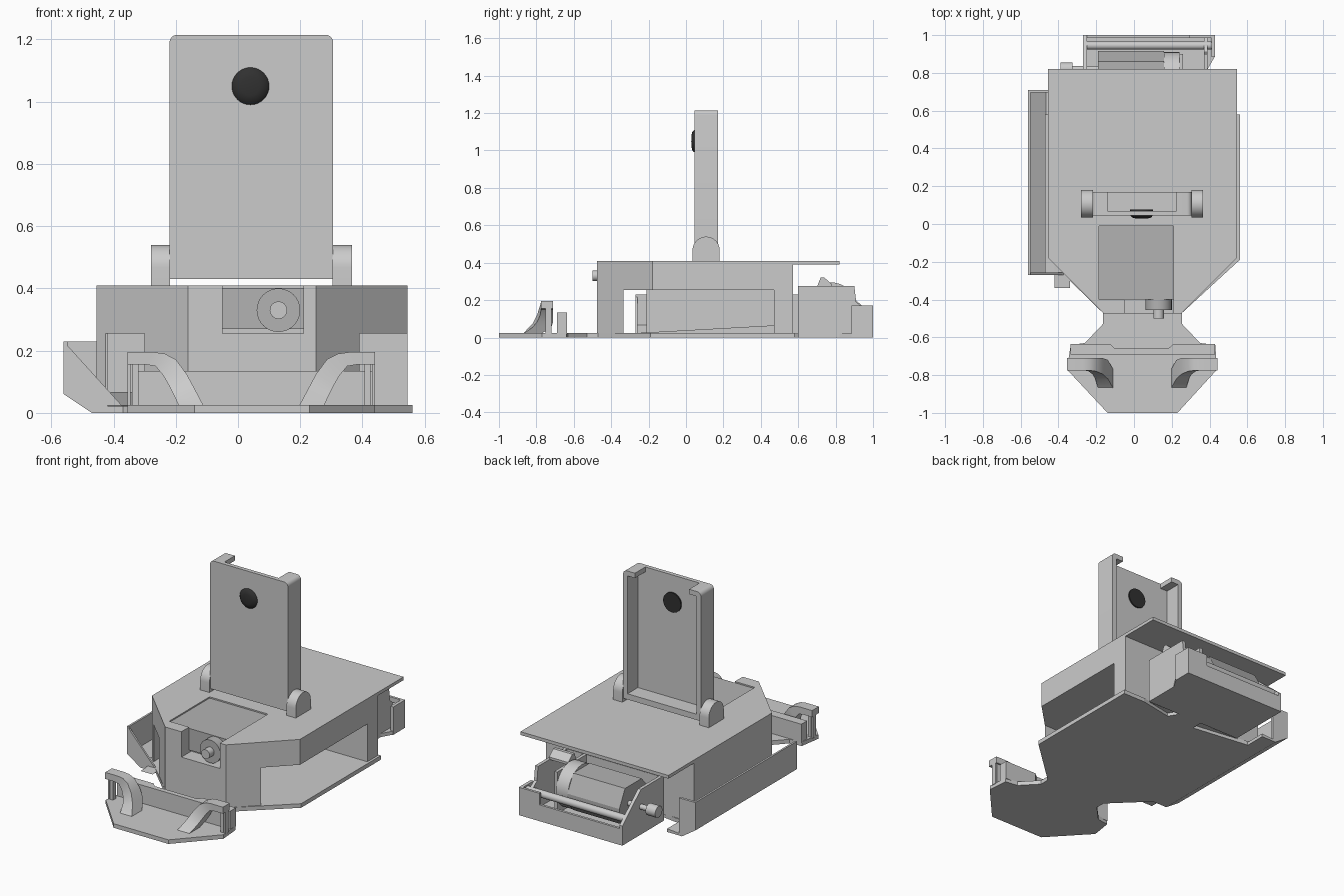
import bpy, bmesh, math
from mathutils import Vector

if "Cube" in bpy.data.objects:
    bpy.data.objects.remove(bpy.data.objects["Cube"])

CX = 0.043  # local symmetry line of the chassis


def mat(name, c):
    m = bpy.data.materials.new(name)
    m.diffuse_color = (c, c, c, 1)
    m.use_nodes = True
    m.node_tree.nodes["Principled BSDF"].inputs["Base Color"].default_value = m.diffuse_color
    return m


MOTOR = mat("motor_grey", 0.45)
BLACK = mat("lens_black", 0.03)


def finish(name, bm, m=None):
    bmesh.ops.recalc_face_normals(bm, faces=bm.faces[:])
    me = bpy.data.meshes.new(name)
    bm.to_mesh(me)
    bm.free()
    ob = bpy.data.objects.new(name, me)
    bpy.context.collection.objects.link(ob)
    if m:
        me.materials.append(m)
    return ob


def prism(name, pts, axis, a, b, m=None):
    """Extrude a 2D profile along axis from a to b."""
    def place(p, t):
        return {"x": (t, p[0], p[1]), "y": (p[0], t, p[1]), "z": (p[0], p[1], t)}[axis]
    bm = bmesh.new()
    lo = [bm.verts.new(place(p, a)) for p in pts]
    hi = [bm.verts.new(place(p, b)) for p in pts]
    bm.faces.new(lo)
    bm.faces.new(hi)
    n = len(pts)
    for i in range(n):
        bm.faces.new((lo[i], lo[(i + 1) % n], hi[(i + 1) % n], hi[i]))
    return finish(name, bm, m)


def box(name, x0, x1, y0, y1, z0, z1, m=None):
    return prism(name, [(x0, y0), (x1, y0), (x1, y1), (x0, y1)], "z", z0, z1, m)


def arc(cx, cy, r, a0, a1, n):
    return [(cx + r * math.cos(math.radians(a0 + (a1 - a0) * i / n)),
             cy + r * math.sin(math.radians(a0 + (a1 - a0) * i / n))) for i in range(n + 1)]


def smooth(ob):
    bpy.ops.object.select_all(action="DESELECT")
    ob.select_set(True)
    bpy.context.view_layer.objects.active = ob
    bpy.ops.object.shade_smooth_by_angle(angle=math.radians(35))


def rod(name, axis, u, v, r, a, b, m=None):
    ob = prism(name, arc(u, v, r, 0, 360, 32)[:-1], axis, a, b, m)
    smooth(ob)
    return ob


def cut(ob, *dims):
    c = box(ob.name + "_cutter", *dims)
    c.hide_render = True
    c.hide_viewport = False
    md = ob.modifiers.new("cut", "BOOLEAN")
    md.operation = "DIFFERENCE"
    md.solver = "EXACT"
    md.object = c
    bpy.context.view_layer.objects.active = ob
    bpy.ops.object.modifier_apply(modifier=md.name)
    bpy.data.objects.remove(c)


# Base plate with pointed nose, neck and wide floor
prism("base_plate", [(-.14, -1), (.23, -1), (.44, -.77), (.43, -.64), (.35, -.63), (.255, -.53),
                     (.255, -.47), (.56, -.19), (.56, .58), (.41, .58), (.2, .54), (.15, .62),
                     (0, .62), (0, .53), (-.36, .58), (-.47, .58), (-.47, -.27), (-.37, -.27),
                     (-.165, -.47), (-.165, -.53), (-.26, -.63), (-.335, -.64), (-.355, -.77)],
      "z", 0, .025)

# Main body: overhanging deck, side openings, front pocket and battery bay
body = prism("main_body", [(-.16, -.475), (.25, -.475), (.545, -.18), (.545, .82),
                           (-.455, .82), (-.455, -.18)], "z", .02, .41)
cut(body, -1, 1, .572, 1, -.1, .39)
cut(body, -.42, 1, -.335, .47, -.1, .255)
cut(body, -1, -.40, -.335, -.21, -.1, .255)
cut(body, -.185, .21, -.40, -.01, .27, 1)
cut(body, -.05, .21, -.6, -.38, .255, 1)
box("battery", -.185, .21, -.40, -.01, .27, .402, MOTOR)
rod("front_motor_disc", "y", .13, .33, .07, -.455, -.40, MOTOR)
rod("front_motor_shaft", "y", .13, .33, .028, -.50, -.45)
prism("floor_wedge", [(-.34, .02), (.47, .02), (.47, .065)], "x", -.42, -.34)

# Left side bin: outer shell, front and rear end plates
prism("side_bin_shell", [(-.56, .23), (-.56, .06), (-.47, 0), (-.37, 0), (-.37, .02),
                         (-.465, .012), (-.548, .066), (-.548, .23)], "y", -.27, .71)
prism("side_bin_front", [(-.56, .23), (-.56, .06), (-.47, 0), (-.37, 0), (-.37, .02)],
      "y", -.27, -.258)
prism("side_bin_rear", [(-.56, .23), (-.56, .06), (-.47, 0), (-.45, 0), (-.45, .23)],
      "y", .695, .71)

# Front bumper wall
prism("bumper_wall", [(-.335, -.69), (.43, -.69), (.43, -.635), (.21, -.635), (.18, -.66),
                      (-.10, -.66), (-.125, -.635), (-.335, -.635)], "z", .02, .135)

# Curved bumper arms and their posts, mirrored about the chassis centre
# each section: top x,z / bottom x,z / front y
SECTIONS = [(-.355, .195, -.355, .155, -.775), (-.27, .195, -.295, .155, -.775),
            (-.235, .19, -.265, .15, -.775), (-.20, .172, -.24, .12, -.78),
            (-.165, .125, -.22, .085, -.795), (-.138, .075, -.205, .055, -.82),
            (-.11, .022, -.19, .022, -.87)]
for side, label in ((1, "left"), (-1, "right")):
    def mx(x):
        return x if side == 1 else 2 * CX - x
    bm = bmesh.new()
    rings = []
    for tx, tz, bx, bz, y in SECTIONS:
        yb = min(-.71, y + .10)
        rings.append([bm.verts.new(p) for p in ((mx(tx), y, tz), (mx(tx), yb, tz),
                                                (mx(bx), yb, bz), (mx(bx), y, bz))])
    bm.faces.new(rings[0])
    bm.faces.new(rings[-1])
    for r, s in zip(rings, rings[1:]):
        for i in range(4):
            j = (i + 1) % 4
            bm.faces.new((r[i], r[j], s[j], s[i]))
    smooth(finish(label + "_bumper_arm", bm))
    for k, (p, q) in enumerate(((-.34, -.32), (-.355, -.345))):
        a, b = sorted((mx(p), mx(q)))
        box(f"{label}_arm_post_{k}", a, b, -.75, -.72, .02, .156)

    # Hinge ears
    a, b = sorted((mx(-.28), mx(-.218)))
    smooth(prism(label + "_hinge_ear", [(.035, .405), (.18, .405)] +
                 arc(.1075, .467, .0725, 0, 180, 20), "x", a, b))

    # Screen side wall with rounded top lip
    x0 = -.22
    prof = [(x0, .43), (x0 + .03, .43), (x0 + .03, 1.185), (x0 + .08, 1.185), (x0 + .08, 1.215)]
    prof += arc(x0 + .025, 1.19, .025, 90, 180, 6)
    smooth(prism(label + "_screen_side", [(mx(x), z) for x, z in prof], "y", .045, .17))

# Screen front plate and bottom shelf
x0, x1 = -.22, 2 * CX + .22
smooth(prism("screen_plate", [(x0, .43), (x1, .43)] + arc(x1 - .025, 1.19, .025, 0, 90, 6)
             + arc(x0 + .025, 1.19, .025, 90, 180, 6), "y", .045, .07))
box("screen_bottom", x0 + .03, x1 - .03, .07, .17, .43, .465)

# Camera lens, domed towards the front
bm = bmesh.new()
prof = [(0, .028), (.03, .029), (.05, .034), (.06, .045), (.06, .078), (0, .078)]
vs = [bm.verts.new((r, y, 0)) for r, y in prof]
es = [bm.edges.new(e) for e in zip(vs, vs[1:])]
bmesh.ops.spin(bm, geom=vs + es, cent=(0, 0, 0), axis=(0, 1, 0), angle=2 * math.pi, steps=32)
bmesh.ops.remove_doubles(bm, verts=bm.verts[:], dist=1e-4)
bmesh.ops.translate(bm, verts=bm.verts[:], vec=Vector((.04, 0, 1.05)))
smooth(finish("camera_lens", bm, BLACK))

# Rear roller cradle
box("cradle_link", -.1, .25, .56, .62, .02, .23)
prism("cradle_floor", [(-.27, .60), (.39, .60), (.39, .82), (.43, .89), (.43, 1), (-.27, 1)],
      "z", 0, .022)
box("cradle_front_wall", -.27, .39, .60, .62, .02, .275)
box("cradle_rear_lip", -.27, .43, .985, 1, 0, .10)
END = [(.60, 0), (1, 0), (1, .12), (.91, .19), (.90, .275), (.60, .275)]
prism("cradle_left_end", [(.60, 0), (1, 0), (1, .12), (.82, .275), (.60, .275)], "x", -.27, -.25)
prism("cradle_right_end", END, "x", .37, .39)
prism("cradle_corner", [(.41, .885), (.43, .885), (.43, 1), (.29, 1), (.29, .985), (.41, .985)],
      "z", 0, .17)
box("cradle_inner_rib", .24, .26, .62, .90, .02, .275)
prism("cradle_tab", [(.70, .27), (.72, .32), (.74, .32), (.78, .285), (.78, .27)],
      "x", .25, .38)
rod("roller_bar", "x", .945, .14, .022, -.25, .41)

# Drive motor, gearbox and side coupling
MP = [(.64, .05), (.86, .05), (.915, .11), (.915, .17), (.86, .275), (.70, .275), (.64, .21)]
prism("drive_motor", MP, "x", -.19, .16, MOTOR)
smooth(prism("drive_gearbox", arc(.775, .16, .135, 0, 360, 32)[:-1], "x", .16, .24))
rod("coupling_shaft", "x", .82, .17, .016, -.34, -.19)
rod("coupling_knob", "x", .82, .17, .035, -.39, -.325)
